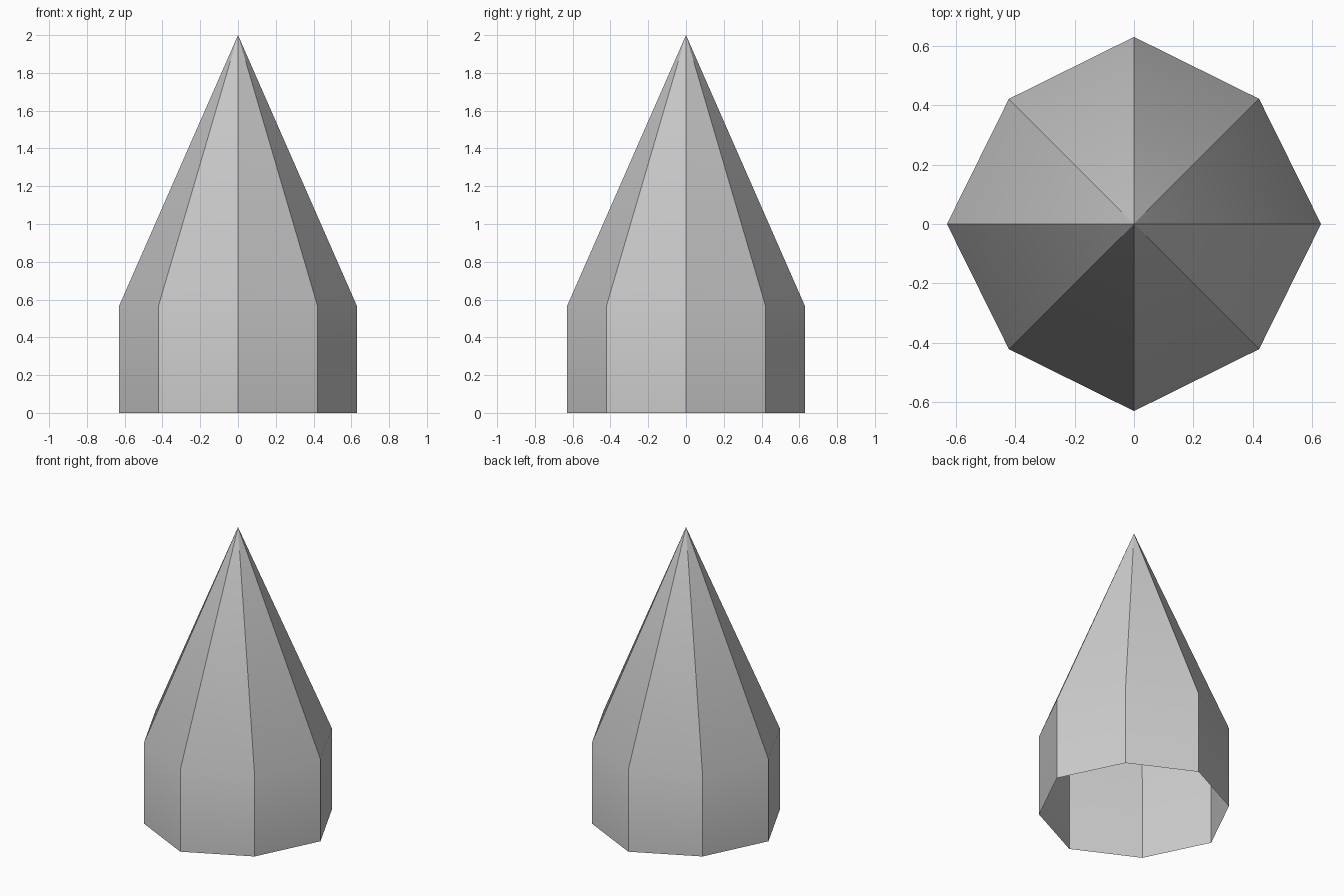
import bpy, bmesh, math

if "Cube" in bpy.data.objects:
    bpy.data.objects.remove(bpy.data.objects["Cube"])

AXIS_R, DIAG_R = 0.63, 0.596   # octagon radii on the axes and on the diagonals
EAVE, TOP = 0.565, 2.0


def ring(bm, z):
    verts = []
    for i in range(8):
        a = i * math.pi / 4
        r = DIAG_R if i % 2 else AXIS_R
        verts.append(bm.verts.new((r * math.cos(a), r * math.sin(a), z)))
    return verts


# Open-bottomed octagonal shell: upright walls with a pointed roof
bm = bmesh.new()
base, eave = ring(bm, 0), ring(bm, EAVE)
apex = bm.verts.new((0, 0, TOP))
for i in range(8):
    j = (i + 1) % 8
    bm.faces.new((base[i], base[j], eave[j], eave[i]))
    bm.faces.new((eave[i], eave[j], apex))

mesh = bpy.data.meshes.new("spire_roof")
bm.to_mesh(mesh)
bm.free()
spire = bpy.data.objects.new("spire_roof", mesh)
bpy.context.collection.objects.link(spire)

# Soft eave, crisp upright corners
bpy.context.view_layer.objects.active = spire
spire.select_set(True)
bpy.ops.object.shade_smooth_by_angle(angle=math.radians(30))
